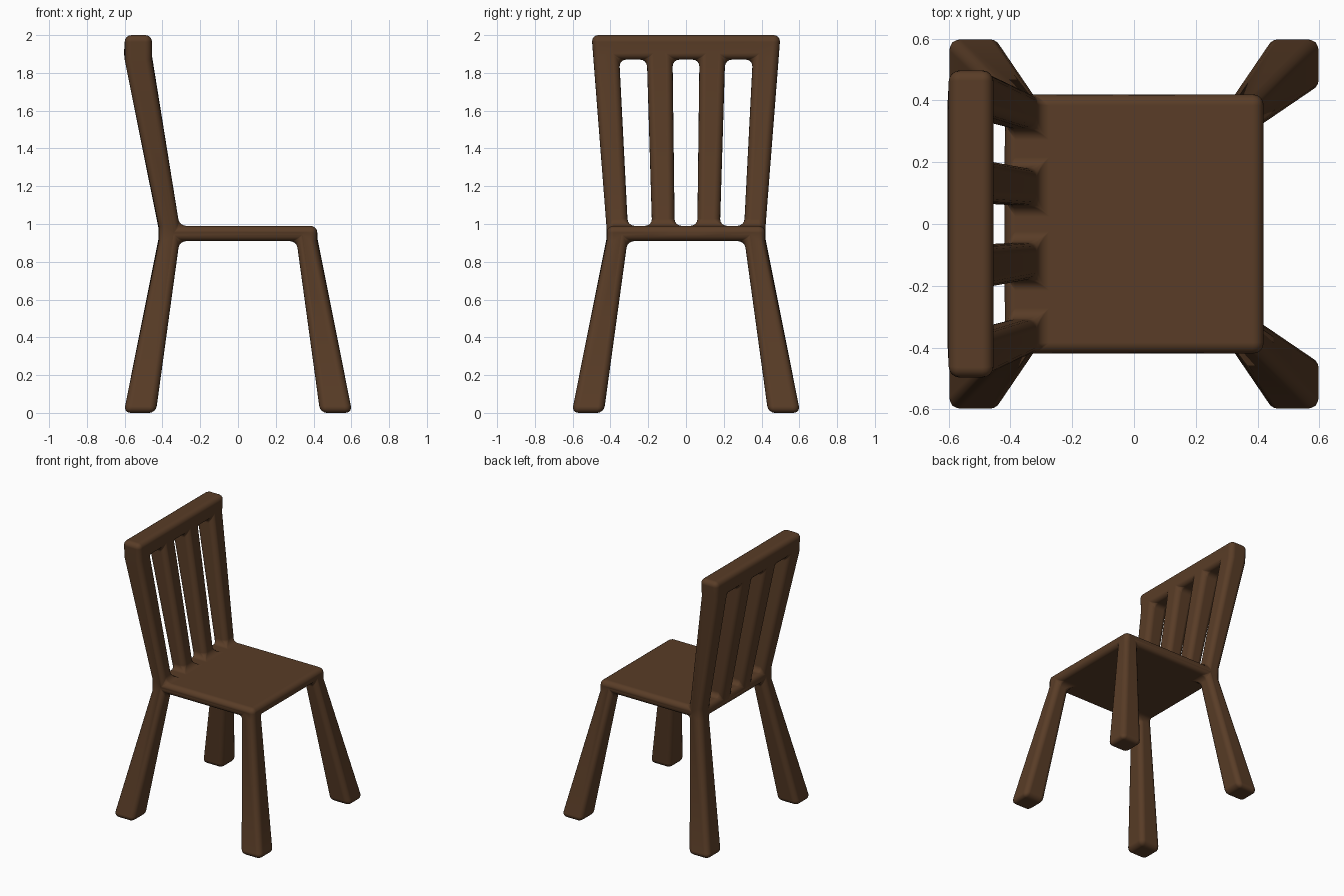
import bpy, bmesh

if "Cube" in bpy.data.objects:
    bpy.data.objects.remove(bpy.data.objects["Cube"])

# Each level of the chair: height, x grid lines, outer-to-inner y grid lines
LEVELS = [
    (0.00, (-0.605, -0.435, 0.435, 0.605), (0.605, 0.435, 0.26, 0.09)),   # feet
    (0.91, (-0.42, -0.31, 0.31, 0.42), (0.42, 0.31, 0.18, 0.06)),         # seat underside
    (0.99, (-0.42, -0.31, 0.31, 0.42), (0.42, 0.308, 0.18, 0.06)),        # seat top
    (1.87, (-0.60, -0.455, 0.31, 0.42), (0.49, 0.353, 0.207, 0.071)),     # rail underside
    (2.00, (-0.60, -0.455, 0.31, 0.42), (0.50, 0.36, 0.21, 0.072)),       # rail top
]


def is_solid(i, j, k):
    if not (0 <= i < 3 and 0 <= j < 7):
        return False
    if k == 0:
        return i in (0, 2) and j in (0, 6)    # four splayed legs
    if k == 1:
        return True                           # seat slab
    if k == 2:
        return i == 0 and j % 2 == 0          # four back spindles
    return k == 3 and i == 0                  # top rail


def position(i, j, k):
    z, xs, ys = LEVELS[k]
    y = -ys[j] if j < 4 else ys[7 - j]
    return xs[i], y, z


bm = bmesh.new()
verts = {}


def vert(key):
    if key not in verts:
        verts[key] = bm.verts.new(position(*key))
    return verts[key]


# Skin every solid cell where it meets empty space
for k in range(4):
    for i in range(3):
        for j in range(7):
            if not is_solid(i, j, k):
                continue
            cell = (i, j, k)
            for axis in range(3):
                u, v = (axis + 1) % 3, (axis + 2) % 3
                for side in (0, 1):
                    near = list(cell)
                    near[axis] += 2 * side - 1
                    if is_solid(*near):
                        continue
                    corners = []
                    for a, b in ((0, 0), (1, 0), (1, 1), (0, 1)):
                        c = list(cell)
                        c[axis] += side
                        c[u] += a
                        c[v] += b
                        corners.append(vert(tuple(c)))
                    bm.faces.new(corners if side else corners[::-1])

bmesh.ops.recalc_face_normals(bm, faces=bm.faces)
for f in bm.faces:
    f.smooth = True
mesh = bpy.data.meshes.new("chair")
bm.to_mesh(mesh)
bm.free()
chair = bpy.data.objects.new("chair", mesh)
bpy.context.collection.objects.link(chair)

# Rounded edges and filleted joints
bevel = chair.modifiers.new("rounding", 'BEVEL')
bevel.width = 0.036
bevel.segments = 4
bevel.limit_method = 'ANGLE'
bevel.angle_limit = 0.7
bevel.harden_normals = True

# Dark brown wood
wood = bpy.data.materials.new("dark_wood")
wood.diffuse_color = (0.10, 0.046, 0.02, 1)
wood.use_nodes = True
wood.node_tree.nodes["Principled BSDF"].inputs["Base Color"].default_value = wood.diffuse_color
mesh.materials.append(wood)
